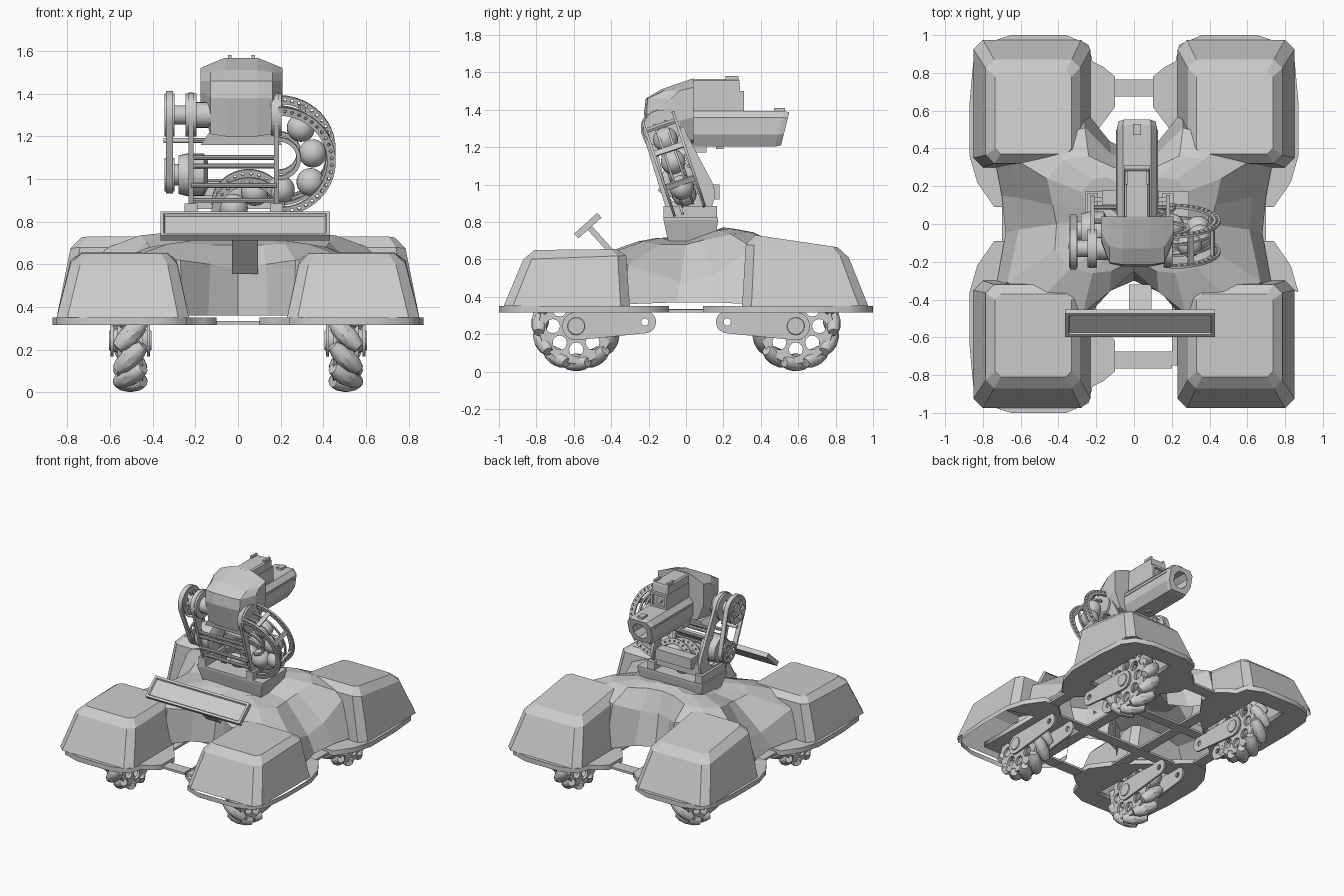
import bpy, bmesh
from math import sin, cos, pi, atan2, radians
from mathutils import Matrix, Vector

if "Cube" in bpy.data.objects:
    bpy.data.objects.remove(bpy.data.objects["Cube"])

T = Matrix.Translation
R = Matrix.Rotation


def frame(x, y, z, o=(0, 0, 0)):
    m = Matrix((x, y, z)).transposed().to_4x4()
    m.translation = o
    return m


def obj(name, data, M=Matrix.Identity(4)):
    o = bpy.data.objects.new(name, data)
    o.matrix_world = M
    bpy.context.collection.objects.link(o)
    return o


def smooth(me, deg=35):
    for p in me.polygons:
        p.use_smooth = True
    me.set_sharp_from_angle(angle=radians(deg))


def loft(name, rings, cap0=True, cap1=True, M=Matrix.Identity(4), soft=False):
    bm = bmesh.new()
    vs = [[bm.verts.new(p) for p in r] for r in rings]
    n = len(vs[0])
    for a, b in zip(vs, vs[1:]):
        for i in range(n):
            bm.faces.new((a[i], a[(i + 1) % n], b[(i + 1) % n], b[i]))
    if cap0:
        bm.faces.new(vs[0][::-1])
    if cap1:
        bm.faces.new(vs[-1])
    bmesh.ops.recalc_face_normals(bm, faces=bm.faces)
    me = bpy.data.meshes.new(name)
    bm.to_mesh(me)
    bm.free()
    if soft:
        smooth(me)
    return obj(name, me, M)


def box(name, x, y, z, M=Matrix.Identity(4)):
    return loft(name, [[(x[0], y[0], h), (x[1], y[0], h), (x[1], y[1], h), (x[0], y[1], h)] for h in z], M=M)


def circle(c, r, n=24, a0=0.0, a1=2 * pi, ends=False):
    k = n - 1 if ends else n
    return [(c[0] + r * cos(a0 + (a1 - a0) * i / k), c[1] + r * sin(a0 + (a1 - a0) * i / k)) for i in range(n)]


def lathe(name, prof, M=Matrix.Identity(4), n=24):  # (x, radius) profile spun round local x
    return loft(name, [[(x, a, b) for a, b in circle((0, 0), r, n)] for x, r in prof], M=M, soft=True)


def pill(p, r, q, s, n=12):
    a = atan2(q[1] - p[1], q[0] - p[0])
    return circle(q, s, n, a - pi / 2, a + pi / 2, True) + circle(p, r, n, a + pi / 2, a + 1.5 * pi, True)


def flat(name, loops, t, M):  # filled outline with holes, thickened about its plane
    cu = bpy.data.curves.new(name, 'CURVE')
    cu.dimensions, cu.fill_mode, cu.extrude = '2D', 'BOTH', t / 2
    for l in loops:
        s = cu.splines.new('POLY')
        s.points.add(len(l) - 1)
        for p, c in zip(s.points, l):
            p.co = (c[0], c[1], 0, 1)
        s.use_cyclic_u = True
    tmp = obj(name + '_tmp', cu)
    bpy.context.view_layer.update()
    me = bpy.data.meshes.new_from_object(tmp.evaluated_get(bpy.context.evaluated_depsgraph_get()))
    bpy.data.objects.remove(tmp)
    return obj(name, me, M)


def yz(x):  # plane seen from the side
    return frame((0, 1, 0), (0, 0, 1), (1, 0, 0), (x, 0, 0))


def chamfer(x0, x1, y0, y1, c):
    return [(x0 + c, y0), (x1 - c, y0), (x1, y0 + c), (x1, y1 - c), (x1 - c, y1), (x0 + c, y1), (x0, y1 - c), (x0, y0 + c)]


# skirt plates, fenders, swing arms and roller wheels at four corners
OUT = [(.36, 1), (.65, 1), (.79, .955), (.85, .87), (.87, .65), (.87, .36), (.83, .22), (.74, .09), (.62, .09), (.5, .2),
       (.25, .42), (.1, .62), (.1, .78), (.16, .83), (.22, .86), (.24, .95)]
SLOT = [(.38, .3), (.66, .3), (.66, .86), (.38, .86)]
FENDER = [(.23, .85, .30, .975, .05), (.285, .785, .32, .87, .045), (.33, .735, .37, .81, .03)]
roller = None
for sx in (-1, 1):
    for sy in (-1, 1):
        tag = ('front' if sy < 0 else 'rear') + ('_left' if sx < 0 else '_right')
        flat('skirt_plate_' + tag, [[(x * sx, y * sy) for x, y in l] for l in (OUT, SLOT)], .036, T((0, 0, .333)))
        heights = [(.35, .35), (.62, .60), (.655, .65)] if sy < 0 else [(.35, .35), (.68, .61), (.73, .665)]
        rings = []
        for (x0, x1, y0, y1, c), (zi, zo) in zip(FENDER, heights):
            rings.append([(x * sx, y * sy, zi + (zo - zi) * (y - y0) / (y1 - y0)) for x, y in chamfer(x0, x1, y0, y1, c)])
        loft('fender_' + tag, rings, cap0=False)
        cx, cy, cz = .505 * sx, .587 * sy, .243
        for i, dx in enumerate((-.085, .085)):
            flat(f'swing_arm_{tag}_{i}', [pill((cy, cz), .075, (.22 * sy, .265), .06), circle((.22 * sy, .265), .02, 12)],
                 .014, yz(cx + dx))
        lathe('axle_' + tag, [(-.1, .02), (-.1, .045), (-.05, .06), (.05, .06), (.1, .045), (.1, .02)], T((cx, cy, cz)), 16)
        for i, dx in enumerate((-.05, .05)):
            holes = [circle((.125 * cos(a * pi / 4), .125 * sin(a * pi / 4)), .038, 12) for a in range(8)]
            flat(f'wheel_rim_{tag}_{i}', [circle((0, 0), .2, 40)] + holes, .02, T((0, cy, cz)) @ yz(cx + dx))
        for i in range(11):
            M = T((cx, cy, cz)) @ R(pi + i * 2 * pi / 11, 4, 'X') @ T((0, 0, .194)) @ R(sx * sy * pi / 4, 4, 'Z')
            if roller is None:
                roller = lathe('roller', [(-.088, .026), (-.05, .042), (0, .049), (.05, .042), (.088, .026)], M, 10).data
            else:
                obj(f'roller_{tag}_{i}', roller, M)

# chassis ladder beams
for s in (-1, 1):
    box(f'cross_beam_{s}', (-.2, .2), (.72 * s - .045, .72 * s + .045), (.318, .334))
    box(f'inner_cross_beam_{s}', (-.6, .6), (.22 * s - .04, .22 * s + .04), (.318, .334))
    box(f'long_beam_{s}', (.24 * s - .04, .24 * s + .04), (-.75, .75), (.319, .335))
    box(f'side_beam_{s}', (.66 * s - .04, .66 * s + .04), (-.2, .2), (.317, .333))
lathe('centre_bearing', [(.5, .08), (.62, .08)], R(-pi / 2, 4, 'Y'))

# faceted body shell flowing between the fenders
HALF = [
    [(0, -.30, .36), (.14, -.36, .36), (.26, -.5, .36), (.55, -.4, .36), (.73, -.33, .36), (.68, -.05, .37), (.70, .15, .37),
     (.74, .36, .36), (.5, .45, .36), (.26, .6, .36), (.13, .44, .36), (0, .37, .36)],
    [(0, -.25, .58), (.13, -.36, .6), (.27, -.47, .62), (.5, -.40, .635), (.67, -.31, .57), (.61, -.03, .48), (.62, .14, .51),
     (.66, .36, .66), (.48, .45, .69), (.26, .51, .67), (.12, .37, .6), (0, .33, .6)],
    [(0, -.19, .69), (.12, -.25, .69), (.22, -.26, .695), (.33, -.23, .695), (.42, -.14, .68), (.41, 0, .68), (.43, .1, .705),
     (.46, .24, .735), (.37, .34, .745), (.24, .36, .745), (.11, .3, .75), (0, .28, .75)]]
HALF.append([(x * .6, .04 + (y - .04) * .65, z + .02) for x, y, z in HALF[2]])
loft('body_shell', [h + [(-x, y, z) for x, y, z in h[-2:0:-1]] for h in HALF], cap0=False)

# tilted front panel on a post
P = T((.033, -.525, .78)) @ R(radians(42), 4, 'X')
loft('front_panel', [[(sx * (.397 - d), sy * (.083 - d), z) for sx, sy in ((-1, -1), (1, -1), (1, 1), (-1, 1))]
                     for d, z in ((0, -.017), (0, .017), (.016, .017), (.022, .006))], M=P)
box('panel_post', (-.06, .06), (-.015, .015), (-.29, -.015), P)

# turret pedestal
loft('turret_pedestal', [[(x, y, z) for x, y in ((-a, f), (a + .03, f), (a + .03, b), (-a, b))]
                         for a, f, b, z in ((.22, -.09, .15, .67), (.26, -.12, .172, .81), (.26, -.12, .172, .825))])


def ty(z):  # the turret frame leans towards the front
    return .03 - .34 * (z - .83)


# leaning side frames with cross rods
TOP, LOW = (ty(1.3), 1.3), (ty(1.02), 1.02)
for i, x in enumerate((-.22, .18)):
    outer = pill((.015, .95), .14, TOP, .105)
    hole = pill((ty(.98), .98), .085, (ty(1.15), 1.15), .065)
    flat(f'turret_side_frame_{i}', [outer, hole, circle(TOP, .035, 16)], .022, yz(x))
    box(f'frame_foot_{i}', (x - .03, x + .03), (-.12, .165), (.815, .885))
    lathe(f'pivot_flange_{i}', [(-.025, .07), (-.025, .1), (.025, .1), (.025, .07)], T((x, *TOP)))
for i, (dy, z) in enumerate(((-.1, 1.1), (-.1, 1.06), (.08, 1.1), (.11, .98), (-.12, .97), (-.1, .9), (.1, 1.18))):
    lathe(f'cross_rod_{i}', [(-.22, .012), (.18, .012)], T((0, ty(z) + dy, z)), 10)
box('rear_cross_plate', (-.21, .17), (.12, .14), (.86, .95))
box('rear_bracket', (-.17, .13), (.1, .18), (.92, 1.0))

# belt drive and motor on the left
lathe('pivot_axle', [(-.33, .045), (-.16, .045)], T((0, *TOP)))
lathe('drive_motor', [(-.33, .05), (-.28, .05), (-.28, .09), (-.24, .1), (-.16, .1), (-.14, .06)], T((0, *LOW)))
for n, c, r in (('upper', TOP, .1), ('lower', LOW, .078)):
    for i, x in enumerate((-.34, -.303)):
        holes = [circle((c[0] + r * .6 * cos(a * pi / 3), c[1] + r * .6 * sin(a * pi / 3)), r * .22, 12) for a in range(6)]
        flat(f'{n}_pulley_{i}', [circle(c, r, 36)] + holes, .01, yz(x))
flat('drive_belt', [pill(LOW, .088, TOP, .112, 20), pill(LOW, .076, TOP, .1, 20)], .034, yz(-.321))
lathe('belt_tensioner', [(-.35, .012), (-.22, .012)], T((0, ty(1.18) - .03, 1.18)), 12)

# curved ball feed: perforated guide arcs, rails and balls in the leaning plane
v = Vector((0, -.32, .947)).normalized()
nrm = Vector((1, 0, 0)).cross(v)


def arc(r0, r1, a0, a1, n=28):
    return circle((0, 0), r1, n, a0, a1, True) + circle((0, 0), r0, n, a1, a0, True)


feed = frame((1, 0, 0), v, nrm, (.19, ty(1.11), 1.11))
h = [circle((.25 * cos(a), .25 * sin(a)), .008, 8) for a in [-1.45 + i * 2.9 / 21 for i in range(22)]]
for i, d in enumerate((-.085, .085)):
    flat(f'outer_guide_{i}', [arc(.228, .268, -pi / 2, pi / 2)] + h, .014, feed @ T((0, 0, d)))
    flat(f'inner_guide_{i}', [arc(.085, .105, -pi / 2, pi / 2)], .014, feed @ T((0, 0, d * .5)))
    flat(f'feed_rail_{i}', [arc(.222, .236, -pi / 2, pi / 2)], .012, feed @ T((0, 0, d * .35)))
for i, a in enumerate((-.8, 0, .75)):
    box(f'guide_tie_{i}', (.235, .25), (-.015, .015), (-.085, .085), feed @ R(a + .35, 4, 'Z'))
hoop = frame((1, 0, 0), v, nrm, (.05, .04, .86))
for i, d in enumerate((-.06, .06)):
    hh = [circle((.155 * cos(a * .25), .155 * sin(a * .25)), .007, 8) for a in range(1, 12)]
    flat(f'lower_hoop_{i}', [arc(.135, .175, 0, pi)] + hh, .014, hoop @ T((0, 0, d)))
bm = bmesh.new()
bmesh.ops.create_uvsphere(bm, u_segments=24, v_segments=14, radius=.066)
ball = bpy.data.meshes.new('ball')
bm.to_mesh(ball)
bm.free()
smooth(ball)
for i, (x, z) in enumerate(((.295, 1.24), (.35, 1.12), (.34, .985), (.2, .95), (.08, .94), (-.02, .865))):
    obj(f'ball_{i}', ball, T((x, ty(z) + (.03 if i > 3 else 0), z)))

# head hood, widest at the middle and chamfered on both flanks
S = [[(-.09, 1.41), (-.08, 1.46), (-.04, 1.5), (.04, 1.52), (.04, 1.36), (-.04, 1.34)],
     [(-.21, 1.38), (-.205, 1.46), (-.12, 1.5), (.04, 1.54), (.04, 1.24), (-.17, 1.21)],
     [(-.225, 1.38), (-.215, 1.46), (-.13, 1.51), (.04, 1.568), (.04, 1.22), (-.18, 1.2)]]
xs = [(-.192, 0), (-.145, 1), (-.075, 2), (.075, 2), (.145, 1), (.192, 0)]
loft('head_hood', [[(.016 + x, y, z) for y, z in S[k]] for x, k in xs])
loft('head_skirt', [[(.016 + sx * a, -.07 + sy * b, z) for sx, sy in ((-1, -1), (1, -1), (1, 1), (-1, 1))]
                    for a, b, z in ((.19, .08, 1.16), (.15, .09, 1.22))])
lathe('head_hub', [(-.2, .06), (.17, .06)], T((0, *TOP)))

# launcher barrel with slanted muzzle and bore
SEC = [(.105, .06), (.075, .095), (-.075, .095), (-.105, .06), (-.105, -.03), (-.07, -.095), (.07, -.095), (.105, -.03)]


def section(y, k=1.0, slant=.25):
    return [(.016 + x * k, y + z * k * slant, 1.298 + z * k) for x, z in SEC]


def bore(y):
    return [(.016 + .062 * cos(a), y + .0155 * sin(a), 1.298 + .062 * sin(a)) for a in [pi * (i + .5) / 4 for i in range(8)]]


loft('launcher_barrel', [section(.03, 1, 0), section(.5), section(.53, .93), bore(.53), bore(.2)])
for s in (-1, 1):
    box(f'barrel_seam_{s}', (.016 + s * .104 - .006, .016 + s * .104 + .006), (.05, .5), (1.335, 1.345))
box('barrel_sight', (-.004, .036), (.47, .53), (1.38, 1.408))
box('barrel_lug', (.0, .032), (.16, .2), (1.19, 1.215))
box('barrel_mount', (-.05, .08), (.03, .11), (1.17, 1.25))

# camera housing with recessed lens, and top cover
loft('camera_housing', [[(.016 + sx * a, y, 1.445 + sz * b) for sx, sz in ((-1, -1), (1, -1), (1, 1), (-1, 1))]
                        for a, b, y in ((.068, .055, .03), (.068, .055, .31), (.05, .038, .31), (.05, .038, .29))])
lathe('camera_lens', [(0, .025), (.02, .02)], T((.016, .285, 1.445)) @ R(pi / 2, 4, 'Z'), 16)
loft('top_cover', [[(.016 + sx * a, y, z) for sx, y in ((-1, .03), (1, .03), (1, b), (-1, b))]
                   for a, b, z in ((.065, .29, 1.5), (.065, .285, 1.555), (.055, .28, 1.565))])
for s in (-1, 1):
    box(f'cover_rib_{s}', (.016 + s * .055 - .008, .016 + s * .055 + .008), (.21, .28), (1.56, 1.58))
